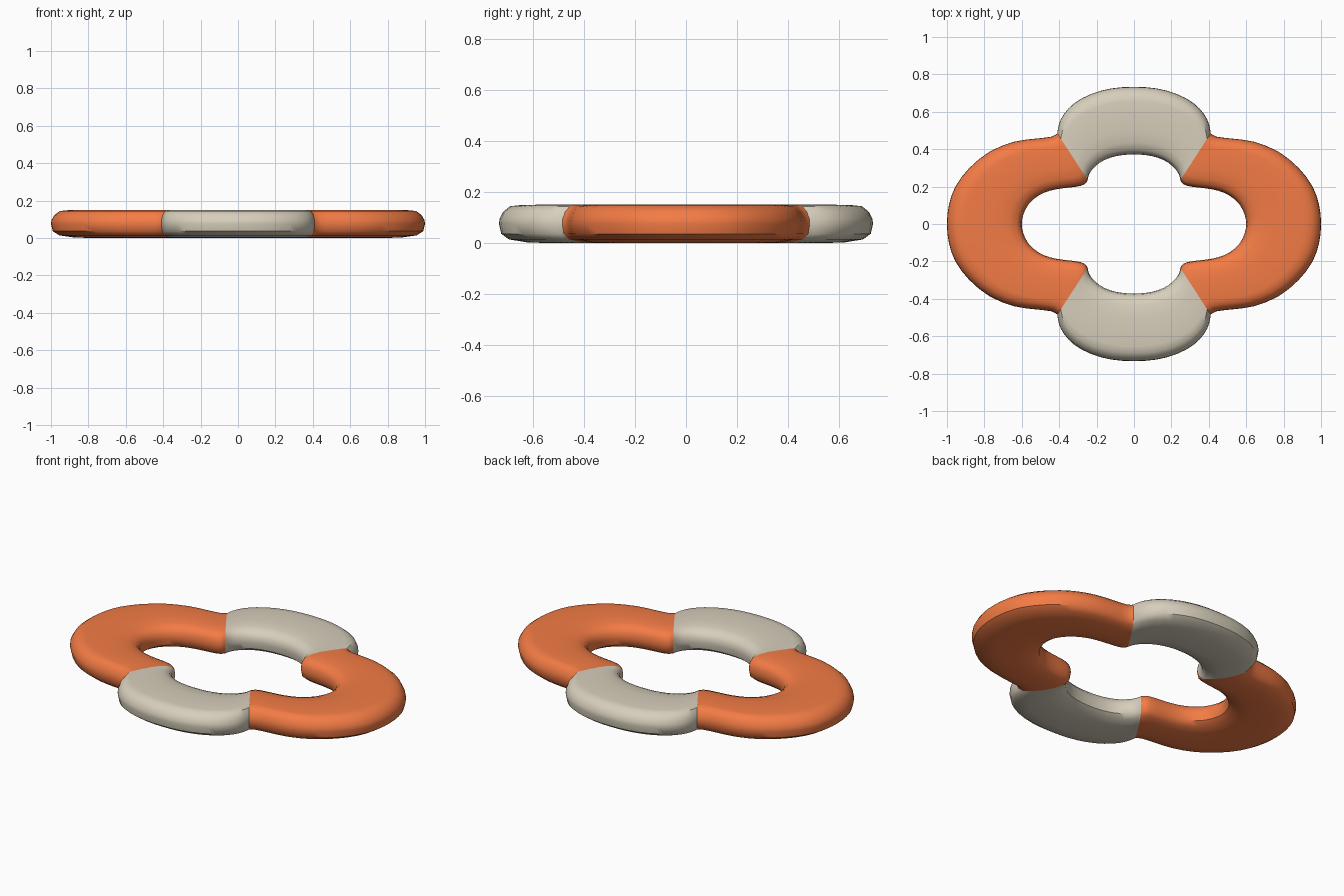
import bpy, math

if "Cube" in bpy.data.objects:
    bpy.data.objects.remove(bpy.data.objects["Cube"])

# paired plan points (inner x, y, outer x, y) from the seam to the lobe's axis
SIDE = [(.248, .235, .41, .485), (.264, .212, .44, .467), (.31, .199, .52, .457),
        (.38, .191, .64, .44), (.45, .178, .77, .388), (.51, .152, .88, .30),
        (.56, .11, .955, .20), (.59, .055, .99, .10), (.6, 0, 1, 0)]
END = [(.248, .235, .41, .485), (.24, .265, .402, .53), (.22, .295, .377, .585),
       (.18, .33, .32, .645), (.125, .355, .23, .695), (.065, .368, .12, .725),
       (0, .372, 0, .733)]

# inflated cross-section: (fraction across the tube, height)
SECTION = [(0, .075), (.015, .108), (.07, .132), (.18, .144), (.36, .15), (.6, .15),
           (.78, .148), (.88, .144), (.955, .122), (.993, .095), (1, .075), (.975, .036),
           (.89, .014), (.7, .003), (.5, 0), (.3, .003), (.11, .014), (.025, .036)]


def material(name, color):
    m = bpy.data.materials.new(name)
    m.diffuse_color = color
    m.use_nodes = True
    m.node_tree.nodes["Principled BSDF"].inputs["Base Color"].default_value = m.diffuse_color
    return m


def smooth_path(pts):
    # Catmull-Rom with one extra point per span
    out = []
    for i in range(len(pts) - 1):
        a, b = pts[max(i - 1, 0)], pts[i]
        c, d = pts[i + 1], pts[min(i + 2, len(pts) - 1)]
        out.append(b)
        out.append(tuple((9 * (q + r) - p - s) / 16 for p, q, r, s in zip(a, b, c, d)))
    return out + [pts[-1]]


def lobe(name, half, mirror, flip, mat):
    # mirror the half lobe over its own axis, then place it on either side
    mirrored = [(p[0] * mirror[0], p[1] * mirror[1], p[2] * mirror[0], p[3] * mirror[1])
                for p in reversed(half[:-1])]
    path = smooth_path(half + mirrored)
    n = len(SECTION)
    verts = [((ix + (ox - ix) * t) * flip, (iy + (oy - iy) * t) * flip, z)
             for ix, iy, ox, oy in path for t, z in SECTION]
    faces = [(i * n + j, i * n + (j + 1) % n, (i + 1) * n + (j + 1) % n, (i + 1) * n + j)
             for i in range(len(path) - 1) for j in range(n)]
    if mirror[1] < 0:
        faces = [f[::-1] for f in faces]
    # make sure the normals face outwards
    me = bpy.data.meshes.new(name)
    me.from_pydata(verts, [], faces)
    top = max(me.polygons, key=lambda p: p.center.z)
    if top.normal.z < 0:
        me.flip_normals()
    me.materials.append(mat)
    ob = bpy.data.objects.new(name, me)
    bpy.context.collection.objects.link(ob)
    bpy.ops.object.select_all(action='DESELECT')
    ob.select_set(True)
    bpy.context.view_layer.objects.active = ob
    bpy.ops.object.shade_smooth_by_angle(angle=math.radians(40))


orange = material("orange", (.9, .2, .06, 1))
cream = material("cream", (.68, .62, .5, 1))

# two wide side lobes and two shorter end lobes
lobe("right_lobe", SIDE, (1, -1), 1, orange)
lobe("left_lobe", SIDE, (1, -1), -1, orange)
lobe("back_lobe", END, (-1, 1), 1, cream)
lobe("front_lobe", END, (-1, 1), -1, cream)
